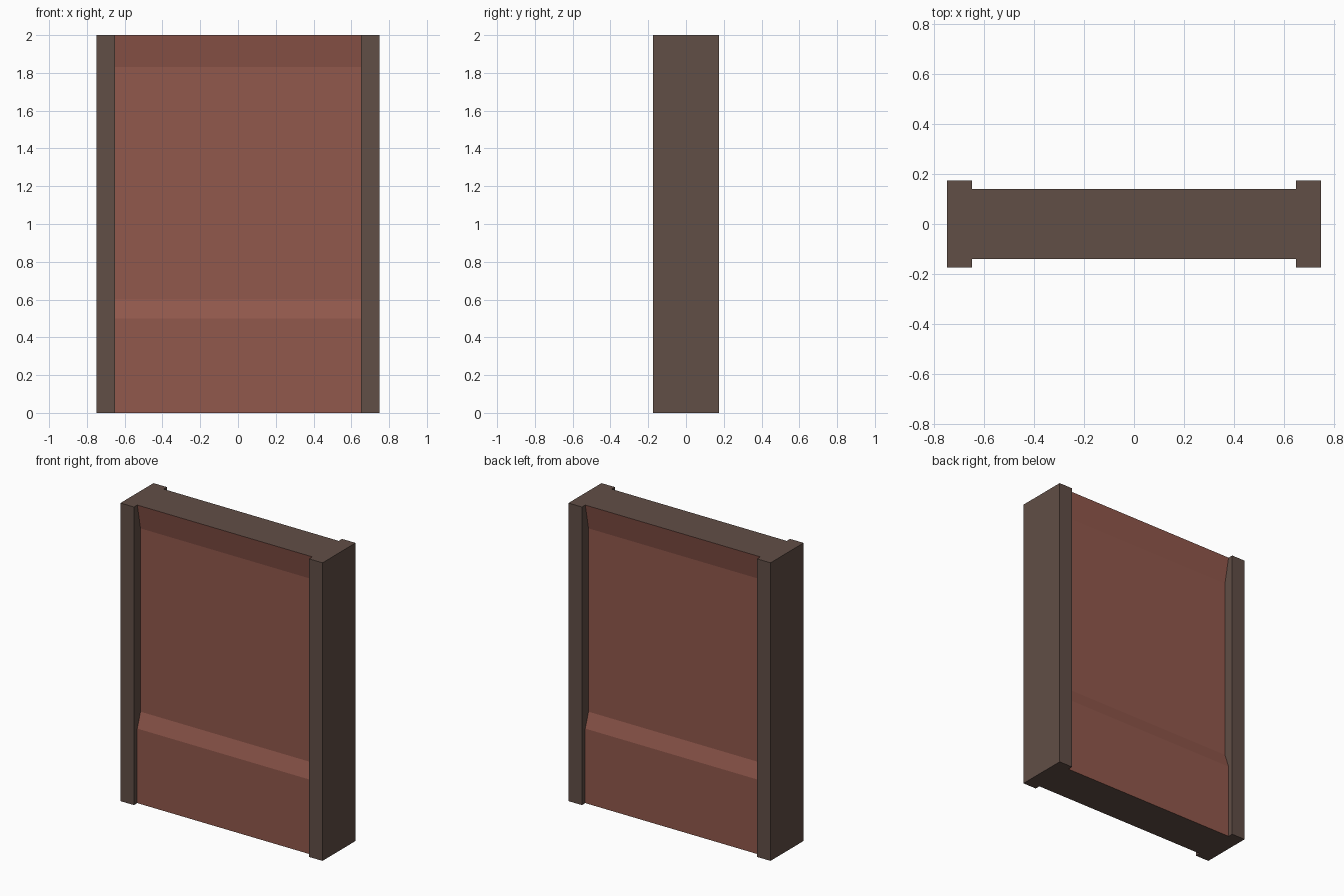
import bpy, bmesh

if "Cube" in bpy.data.objects:
    bpy.data.objects.remove(bpy.data.objects["Cube"])


def material(name, rgb):
    m = bpy.data.materials.new(name)
    m.diffuse_color = (*rgb, 1.0)
    m.use_nodes = True
    m.node_tree.nodes["Principled BSDF"].inputs["Base Color"].default_value = m.diffuse_color
    return m


brown = material("dark brown", (0.120, 0.0762, 0.0612))
red = material("brick red", (0.284, 0.0976, 0.0723))


def finish(name, bm, mats):
    bmesh.ops.recalc_face_normals(bm, faces=bm.faces[:])
    me = bpy.data.meshes.new(name)
    bm.to_mesh(me)
    bm.free()
    for m in mats:
        me.materials.append(m)
    ob = bpy.data.objects.new(name, me)
    bpy.context.collection.objects.link(ob)
    return ob


# Side posts
for side, label in ((-1, "left"), (1, "right")):
    bm = bmesh.new()
    bmesh.ops.create_cube(bm, size=1)
    for v in bm.verts:
        v.co = (v.co.x * 0.1 + side * 0.70, v.co.y * 0.35, (v.co.z + 0.5) * 2)
    finish(label + "_post", bm, [brown])

# Wall panel: recessed profile (half thickness, height), mirrored front to back
half = [(0.14, 0), (0.14, 0.5), (0.105, 0.6), (0.105, 1.83), (0.14, 2.0)]
loop = [(-y, z) for y, z in half] + [(y, z) for y, z in reversed(half)]
bm = bmesh.new()
a = [bm.verts.new((-0.65, y, z)) for y, z in loop]
b = [bm.verts.new((0.65, y, z)) for y, z in loop]
for i in range(len(loop)):
    j = (i + 1) % len(loop)
    bm.faces.new((a[i], a[j], b[j], b[i]))
panel = finish("wall_panel", bm, [red, brown])
# Top and bottom edges of the panel are brown
for p in panel.data.polygons:
    p.material_index = 1 if abs(p.normal.z) > 0.9 else 0
